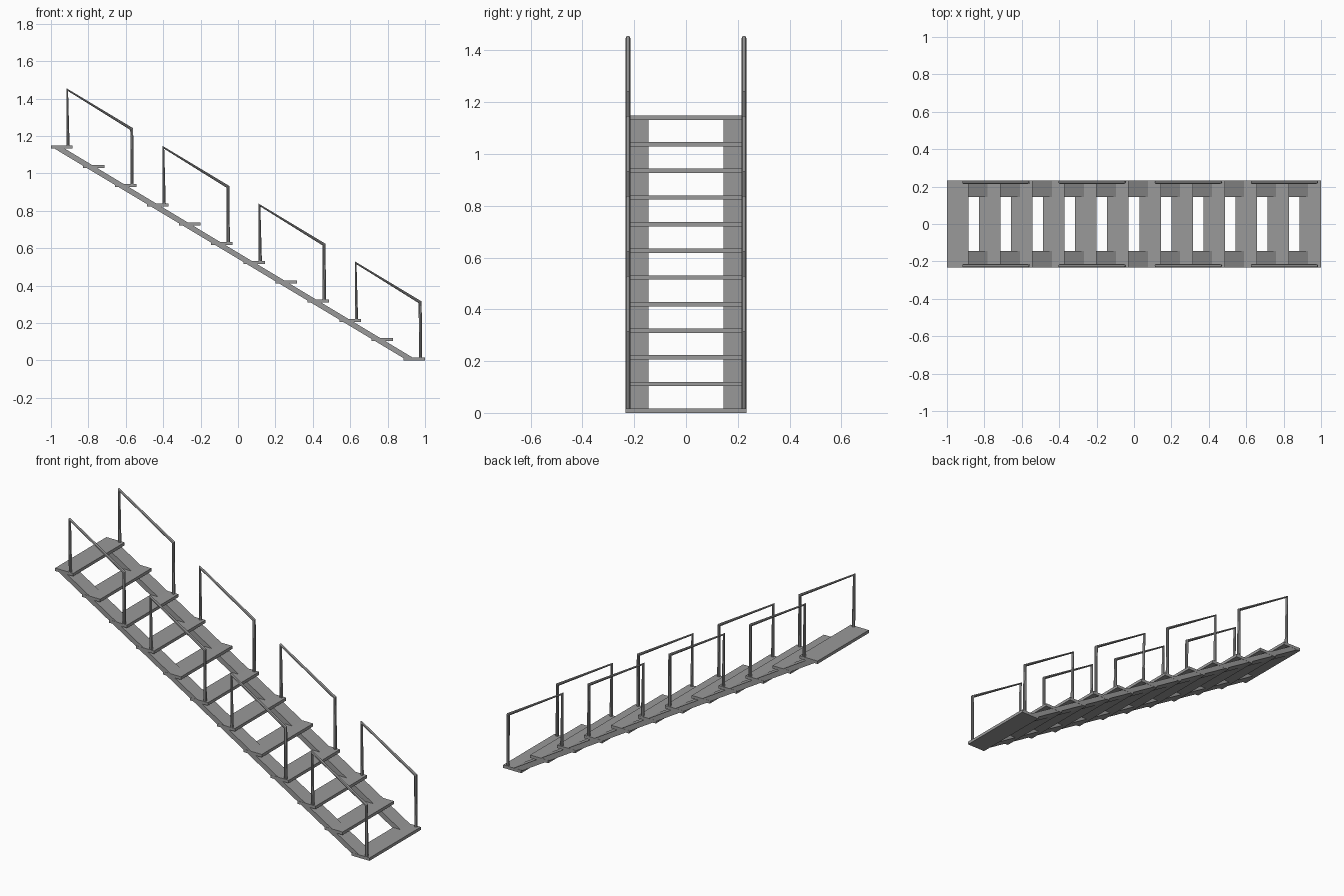
import bpy
import bmesh

cube = bpy.data.objects.get("Cube")
if cube:
    bpy.data.objects.remove(cube, do_unlink=True)

STEPS = 12
RUN, RISE = 1.77 / 11, 1.132 / 11
DEPTH, THICK, HALF = 0.115, 0.017, 0.233
RUN = (2 - DEPTH) / (STEPS - 1)

steel = bpy.data.materials.new("grey steel")
steel.use_nodes = True
grey = (0.32, 0.32, 0.32, 1)
steel.diffuse_color = grey
steel.node_tree.nodes["Principled BSDF"].inputs["Base Color"].default_value = grey


def extrude_profile(name, profile, y0, y1):
    """Extrude an x-z outline along y."""
    bm = bmesh.new()
    face = bm.faces.new([bm.verts.new((x, y0, z)) for x, z in profile])
    new = bmesh.ops.extrude_face_region(bm, geom=[face])["geom"]
    bmesh.ops.translate(bm, vec=(0, y1 - y0, 0),
                        verts=[v for v in new if isinstance(v, bmesh.types.BMVert)])
    bmesh.ops.recalc_face_normals(bm, faces=bm.faces)
    mesh = bpy.data.meshes.new(name)
    bm.to_mesh(mesh)
    bm.free()
    mesh.materials.append(steel)
    obj = bpy.data.objects.new(name, mesh)
    bpy.context.collection.objects.link(obj)
    return obj


def tube(name, points, radius):
    """Round bar along a path, turned into a mesh."""
    curve = bpy.data.curves.new(name, "CURVE")
    curve.dimensions = "3D"
    curve.bevel_depth = radius
    curve.bevel_resolution = 2
    curve.use_fill_caps = True
    spline = curve.splines.new("POLY")
    spline.points.add(len(points) - 1)
    for p, co in zip(spline.points, points):
        p.co = (*co, 1)
    curve.materials.append(steel)
    obj = bpy.data.objects.new(name, curve)
    bpy.context.collection.objects.link(obj)
    bpy.ops.object.select_all(action="DESELECT")
    obj.select_set(True)
    bpy.context.view_layer.objects.active = obj
    bpy.ops.object.convert(target="MESH")
    bpy.ops.object.shade_smooth_by_angle()


# Treads, from the top step down
top = RISE * (STEPS - 1)
for i in range(STEPS):
    x, z = -1 + i * RUN, top - i * RISE
    extrude_profile(f"tread_{i + 1}",
                    [(x, z), (x + DEPTH, z), (x + DEPTH, z + THICK), (x, z + THICK)],
                    -HALF, HALF)

# Sloping side boards, cut level inside the first and last treads
slope = RISE / RUN
low, high = 0.012, 0.045      # height of lower and upper edges above each tread's corner


def x_at(z, offset):
    return -1 + (top + offset - z) / slope


board = [(x_at(top, low), top), (x_at(top + 0.014, high), top + 0.014),
         (x_at(0.001, high), 0.001), (x_at(0.001, low), 0.001)]
for side, s in (("left", 1), ("right", -1)):
    extrude_profile(f"stringer_{side}", board, s * 0.145, s * (HALF - 0.001))

# Handrail hoops, each spanning three treads
for side, s in (("left", 1), ("right", -1)):
    y = s * 0.224
    for n in range(4):
        x, z = -1 + 3 * n * RUN, top - 3 * n * RISE
        tube(f"handrail_{side}_{n + 1}",
             [(x + 0.091, y, z + 0.005),
              (x + 0.087, y, z + 0.316),
              (x + 0.089 + 2 * RUN, y, z + 0.316 - 2.05 * RISE),
              (x + 0.091 + 2 * RUN, y, z - 2 * RISE + 0.005)], 0.009)
